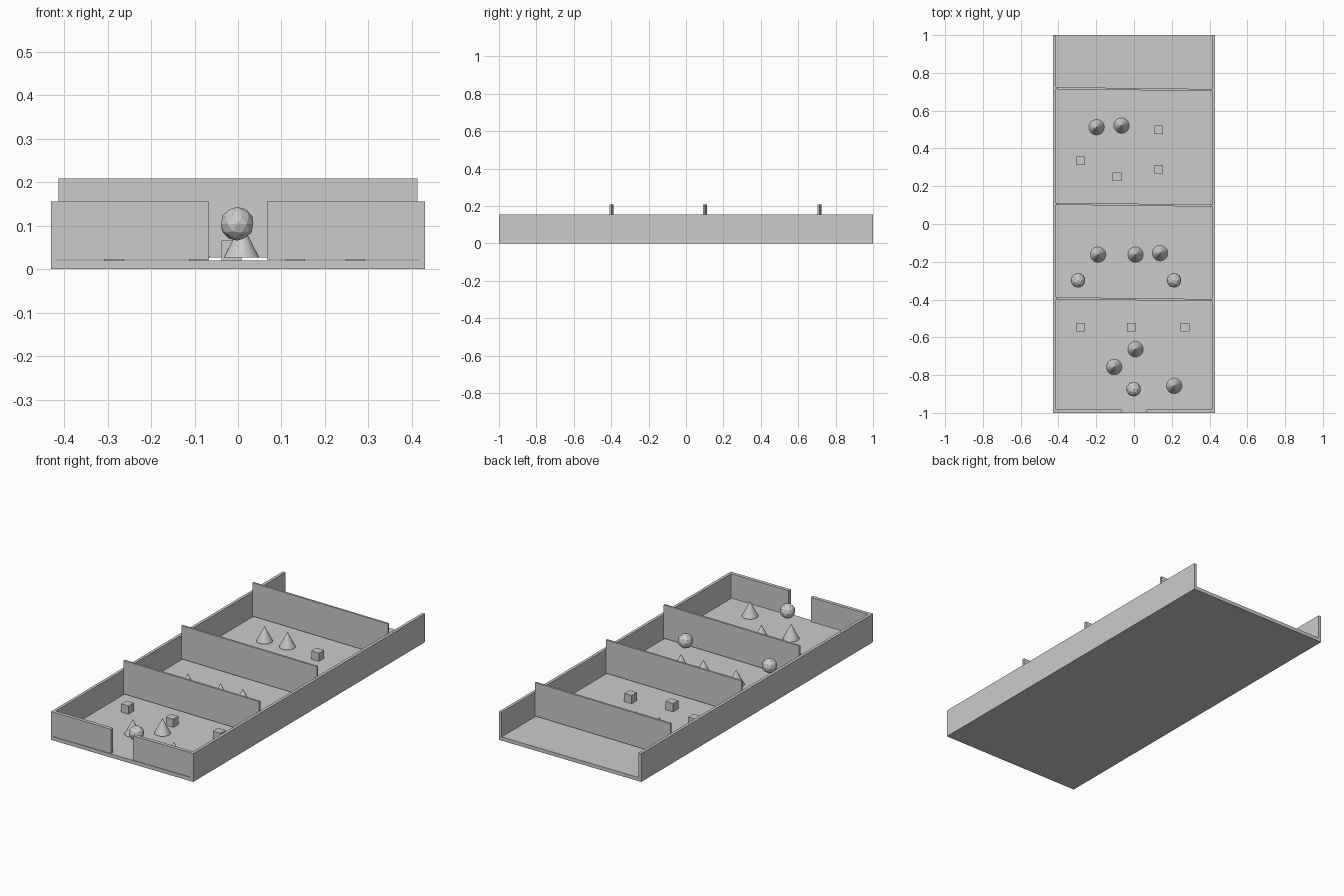
import bpy, math

if "Cube" in bpy.data.objects:
    bpy.data.objects.remove(bpy.data.objects["Cube"])

FLOOR = 0.02


def box(name, lo, hi, turn=0.0):
    centre = [(a + b) / 2 for a, b in zip(lo, hi)]
    bpy.ops.mesh.primitive_cube_add(size=1, location=centre, rotation=(0, 0, turn))
    ob = bpy.context.object
    ob.name = name
    ob.scale = [b - a for a, b in zip(lo, hi)]
    return ob


# Floor slab
box("floor", (-0.43, -1, 0), (0.43, 1, FLOOR))

# Side walls and the two halves of the front wall, leaving a doorway
for side, s in (("left", -1), ("right", 1)):
    x0, x1 = sorted((s * 0.414, s * 0.43))
    box(side + "_wall", (x0, -1, FLOOR), (x1, 1, 0.155))
    x0, x1 = sorted((s * 0.067, s * 0.414))
    box(side + "_front_wall", (x0, -1, 0.022), (x1, -0.981, 0.155))

# Taller partitions, slightly skewed and just clear of the floor
for y in (-0.398, 0.102, 0.714):
    box("partition", (-0.413, y - 0.0055, 0.026), (0.413, y + 0.0055, 0.208), -0.012)

# Small cubes standing on the floor
h = 0.0225
for x, y in ((-0.285, 0.335), (-0.09, 0.25), (0.132, 0.29), (0.132, 0.5),
             (-0.285, -0.547), (-0.015, -0.547), (0.27, -0.547)):
    box("cube_obstacle", (x - h, y - h, FLOOR), (x + h, y + h, FLOOR + 2 * h))

# Cones
for x, y in ((-0.198, 0.512), (-0.066, 0.521), (-0.19, -0.162), (0.008, -0.162),
             (0.138, -0.154), (0.008, -0.663), (-0.105, -0.757), (0.213, -0.857)):
    bpy.ops.mesh.primitive_cone_add(vertices=32, radius1=0.041, radius2=0,
                                    depth=0.08, location=(x, y, 0.066))
    bpy.context.object.name = "cone_obstacle"

# Floating faceted balls
for x, y in ((-0.002, -0.874), (-0.296, -0.298), (0.212, -0.298)):
    bpy.ops.mesh.primitive_ico_sphere_add(subdivisions=2, radius=0.039,
                                          location=(x, y, 0.104))
    bpy.context.object.name = "ball"
